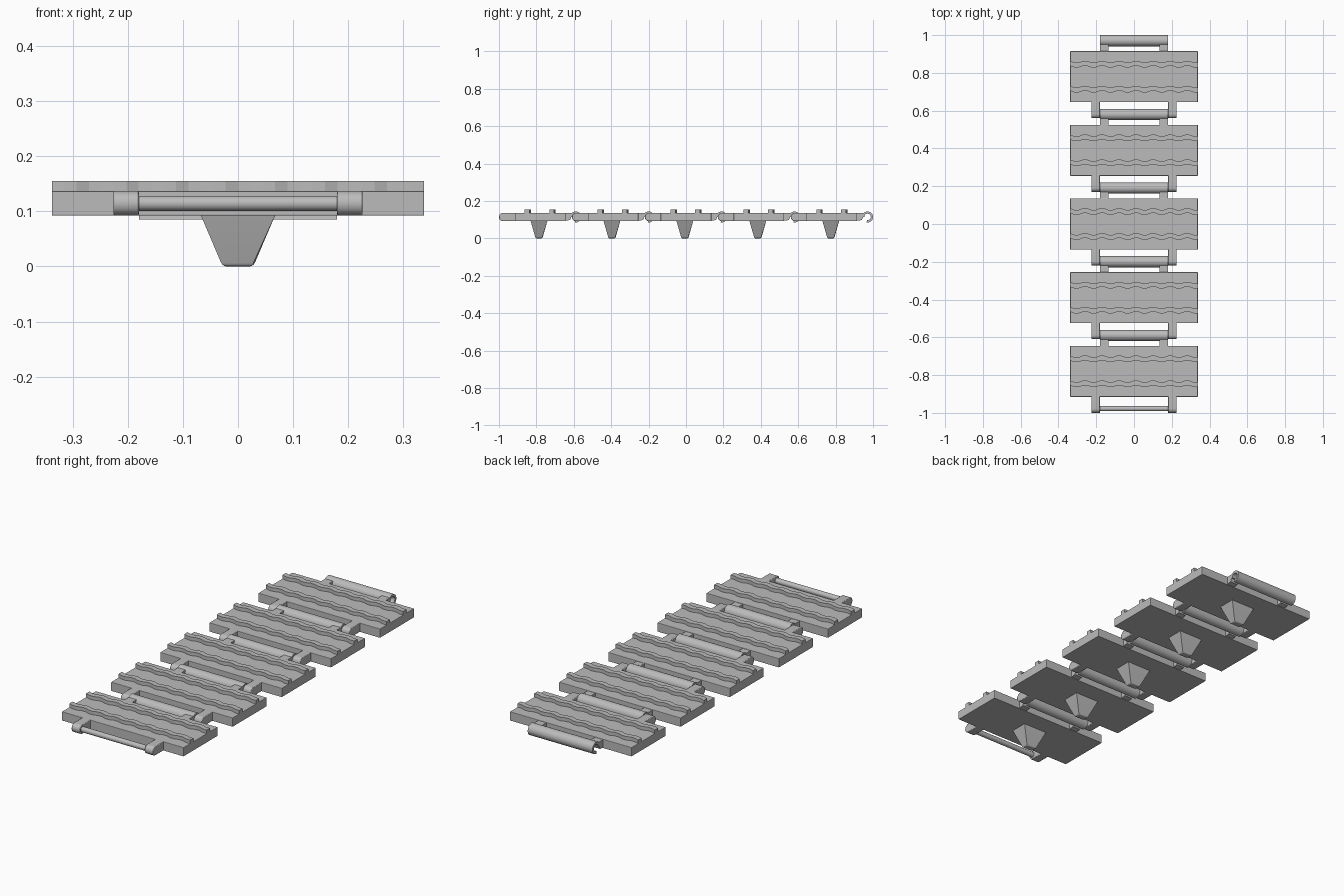
import bpy
import bmesh
from math import sin, cos, radians
from mathutils import Vector

cube = bpy.data.objects.get("Cube")
if cube:
    bpy.data.objects.remove(cube, do_unlink=True)

# Single steel material
steel = bpy.data.materials.new("steel grey")
steel.use_nodes = True
GREY = (0.5, 0.5, 0.5, 1)
steel.diffuse_color = GREY
steel.node_tree.nodes["Principled BSDF"].inputs["Base Color"].default_value = GREY

LINKS, PITCH = 5, 0.39
HALF_X, HALF_Y = 0.338, 0.135      # plate half sizes
Z0, Z1, Z_TREAD = 0.092, 0.137, 0.155
PIN_Y, PIN_Z = -0.1975, 0.1145
HOOK_Y, HOOK_R, HOOK_IN = 0.1905, 0.0295, 0.0175


def prism(bm, profile, start, end, axis):
    """Extrude a closed 2D profile along x (profile is y, z) or z (profile is x, y)."""
    def place(p, t):
        return (t, p[0], p[1]) if axis == "x" else (p[0], p[1], t)
    face = bm.faces.new([bm.verts.new(place(p, start)) for p in profile])
    out = bmesh.ops.extrude_face_region(bm, geom=[face])
    verts = [g for g in out["geom"] if isinstance(g, bmesh.types.BMVert)]
    shift = Vector(place((0, 0), end - start))
    bmesh.ops.translate(bm, verts=verts, vec=shift)


def arc(cy, cz, r, a0, a1, n):
    angles = [radians(a0 + (a1 - a0) * i / n) for i in range(n + 1)]
    return [(cy + r * cos(a), cz + r * sin(a)) for a in angles]


def rect(x0, x1, y0, y1):
    return [(x0, y0), (x1, y0), (x1, y1), (x0, y1)]


def make_part(name, bm, bevel=0, smooth=False):
    """Turn the bmesh into a part repeated once per link."""
    bmesh.ops.recalc_face_normals(bm, faces=bm.faces)
    mesh = bpy.data.meshes.new(name)
    bm.to_mesh(mesh)
    bm.free()
    mesh.materials.append(steel)
    for i in range(LINKS):
        obj = bpy.data.objects.new(f"{name}_{i + 1}", mesh)
        obj.location.y = (i - (LINKS - 1) / 2) * PITCH
        bpy.context.collection.objects.link(obj)
        if bevel:
            mod = obj.modifiers.new("edge_bevel", "BEVEL")
            mod.width, mod.segments = bevel, 2
            mod.limit_method, mod.angle_limit = "ANGLE", radians(40)
        if smooth and i == 0:
            bpy.ops.object.select_all(action="DESELECT")
            obj.select_set(True)
            bpy.context.view_layer.objects.active = obj
            bpy.ops.object.shade_smooth_by_angle(angle=radians(35))


# Flat plate
bm = bmesh.new()
prism(bm, rect(-HALF_X, HALF_X, -HALF_Y, HALF_Y), Z0, Z1, "z")
make_part("track_plate", bm, 0.002)

# Two wavy tread bars: slope, flat, slope, flat
bm = bmesh.new()
STEPS = 30
wave = [(-HALF_X + 2 * HALF_X * i / STEPS, 0.004 if i % 4 in (0, 3) else -0.004)
        for i in range(STEPS + 1)]
for y in (-0.066, 0.066):
    near = [(x, y + w - 0.013) for x, w in wave]
    far = [(x, y + w + 0.013) for x, w in reversed(wave)]
    prism(bm, near + far, Z1 - 0.003, Z_TREAD, "z")
make_part("tread_bars", bm)

# Front lugs with rounded ends
bm = bmesh.new()
lug = arc(PIN_Y, PIN_Z, 0.0225, 90, 270, 14) + [(-HALF_Y + 0.005, Z0), (-HALF_Y + 0.005, Z1)]
for x0, x1 in ((-0.226, -0.18), (0.18, 0.226)):
    prism(bm, lug, x0, x1, "x")
make_part("pin_lugs", bm, 0.003, True)

# Hinge pin between the lugs
bm = bmesh.new()
prism(bm, arc(PIN_Y, PIN_Z, 0.0135, 0, 345, 23), -0.185, 0.185, "x")
make_part("hinge_pin", bm, 0, True)

# Rear hook, an open tube with its mouth downward toward the plate
bm = bmesh.new()
hook = (arc(HOOK_Y, PIN_Z, HOOK_R, 180, -100, 24)
        + arc(HOOK_Y, PIN_Z, HOOK_IN, -100, 180, 24))
prism(bm, hook, -0.18, 0.18, "x")
make_part("hinge_hook", bm, 0, True)

# Arms from plate to hook
bm = bmesh.new()
arm = [(HALF_Y - 0.005, Z0 + 0.002), (HALF_Y + 0.025, Z0 + 0.006),
       (HOOK_Y - HOOK_R + 0.006, PIN_Z), (HOOK_Y - HOOK_R + 0.009, Z1 - 0.006),
       (HOOK_Y - HOOK_R + 0.012, Z1 - 0.002), (HALF_Y - 0.005, Z1 - 0.002)]
for x0, x1 in ((-0.18, -0.136), (0.136, 0.18)):
    prism(bm, arm, x0, x1, "x")
make_part("hook_arms", bm)

# Tapered guide tooth beneath the plate
bm = bmesh.new()
bmesh.ops.create_cube(bm, size=2)
for v in bm.verts:
    low = v.co.z < 0
    v.co.x *= 0.028 if low else 0.068
    v.co.y = v.co.y * (0.018 if low else 0.045) - 0.006
    v.co.z = 0 if low else Z0 + 0.002
bottom = [e for e in bm.edges if all(v.co.z < 0.01 for v in e.verts)]
bmesh.ops.bevel(bm, geom=bottom, offset=0.007, segments=3, profile=0.5, affect="EDGES")
make_part("guide_tooth", bm, 0, True)
